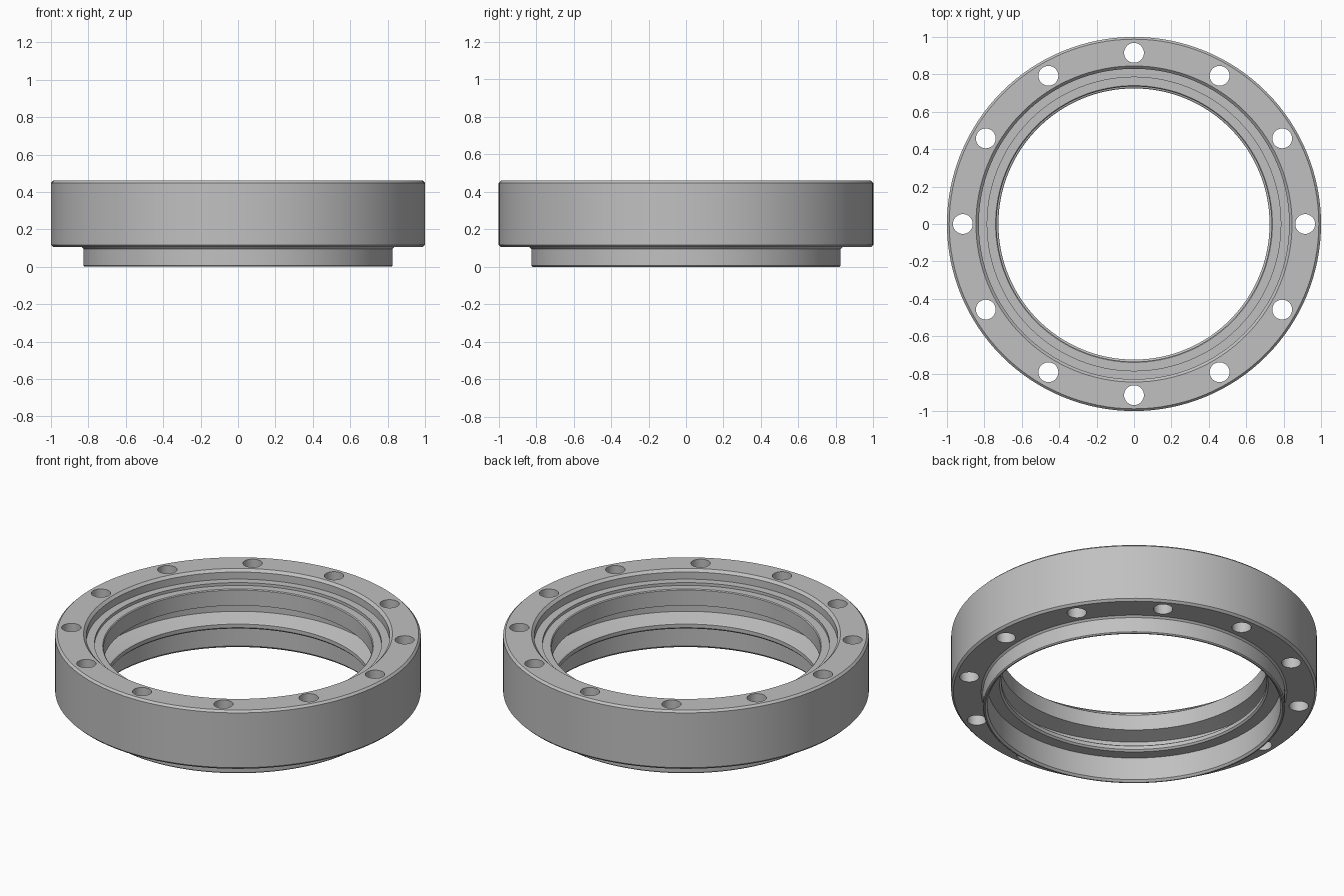
import bpy
import bmesh
import math
from mathutils import Matrix, Vector

cube = bpy.data.objects.get("Cube")
if cube:
    bpy.data.objects.remove(cube, do_unlink=True)

SEGMENTS = 128
BOLTS = 12
BOLT_CIRCLE = 0.915
BOLT_RADIUS = 0.053

steel = bpy.data.materials.new("machined grey steel")
steel.use_nodes = True
colour = (0.53, 0.53, 0.53, 1)
steel.diffuse_color = colour
steel.node_tree.nodes["Principled BSDF"].inputs["Base Color"].default_value = colour


def add_object(name, bm):
    bmesh.ops.recalc_face_normals(bm, faces=bm.faces)
    mesh = bpy.data.meshes.new(name)
    bm.to_mesh(mesh)
    bm.free()
    mesh.materials.append(steel)
    obj = bpy.data.objects.new(name, mesh)
    bpy.context.collection.objects.link(obj)
    return obj


def lathe(name, profile):
    """Turn a closed (radius, height) section around the z axis."""
    bm = bmesh.new()
    verts = [bm.verts.new((r, 0, z)) for r, z in profile]
    edges = [bm.edges.new((verts[i - 1], v)) for i, v in enumerate(verts)]
    bmesh.ops.spin(bm, geom=verts + edges, cent=(0, 0, 0), axis=(0, 0, 1),
                   angle=math.tau, steps=SEGMENTS, use_merge=True)
    bmesh.ops.remove_doubles(bm, verts=bm.verts, dist=0.0001)
    return add_object(name, bm)


# Outer flange and spigot
outside = [(0.82, 0), (0.826, 0.006), (0.826, 0.095), (0.836, 0.105),
           (0.988, 0.105), (1, 0.117), (1, 0.448), (0.988, 0.46)]
# Upper counterbore with a stepped floor
counterbore = [(0.845, 0.46), (0.83, 0.445), (0.83, 0.402), (0.785, 0.402),
               (0.785, 0.385), (0.74, 0.385), (0.735, 0.38)]
# Tapered seal groove between two lips
groove = [(0.735, 0.287), (0.825, 0.262), (0.825, 0.21), (0.73, 0.185)]
# Lower lip and recess
recess = [(0.725, 0.18), (0.725, 0.158), (0.735, 0.148),
          (0.802, 0.148), (0.802, 0.012), (0.813, 0)]
ring = lathe("flanged_ring", outside + counterbore + groove + recess)

# Bolt hole cutters
bm = bmesh.new()
for i in range(BOLTS):
    angle = math.tau * i / BOLTS
    centre = Vector((math.cos(angle), math.sin(angle), 0)) * BOLT_CIRCLE
    centre.z = 0.28
    bmesh.ops.create_cone(bm, cap_ends=True, segments=32, radius1=BOLT_RADIUS,
                          radius2=BOLT_RADIUS, depth=0.6,
                          matrix=Matrix.Translation(centre))
cutter = add_object("bolt_hole_cutter", bm)
cutter.hide_render = True

# Drill the flange and keep the result
drill = ring.modifiers.new("bolt holes", "BOOLEAN")
drill.operation = "DIFFERENCE"
drill.solver = "EXACT"
drill.object = cutter
graph = bpy.context.evaluated_depsgraph_get()
drilled = bpy.data.meshes.new_from_object(ring.evaluated_get(graph))
ring.modifiers.clear()
ring.data = drilled
bpy.data.objects.remove(cutter, do_unlink=True)

# Smooth turned surfaces, crisp machined edges
bpy.ops.object.select_all(action="DESELECT")
ring.select_set(True)
bpy.context.view_layer.objects.active = ring
bpy.ops.object.shade_smooth_by_angle(angle=math.radians(25))
